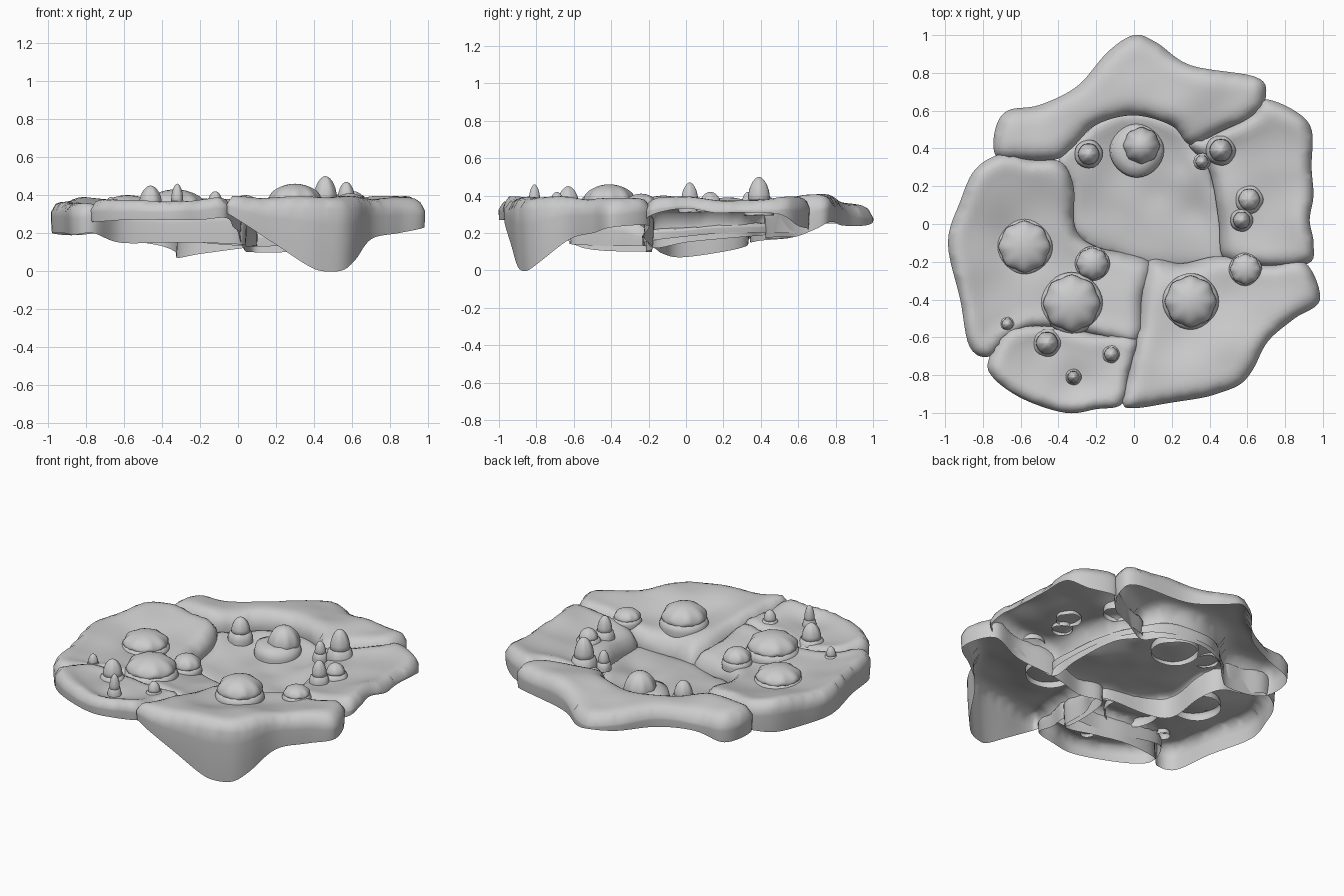
import bpy, bmesh, math
from mathutils import Vector, noise
from mathutils.geometry import delaunay_2d_cdt, intersect_point_line

if "Cube" in bpy.data.objects:
    bpy.data.objects.remove(bpy.data.objects["Cube"])

# bushes and trees: x, y, radius, top, height
BUSHES = [(-.58, -.12, .145, .4, .125), (-.33, -.42, .16, .43, .15), (-.22, -.21, .09, .385, .12),
          (.3, -.41, .145, .46, .16), (.59, -.24, .085, .41, .09)]
TREES = [(-.24, .37, .075, .4, .15), (.46, .39, .08, .5, .2), (.36, .33, .045, .42, .12),
         (.61, .13, .075, .42, .1), (.57, .02, .06, .47, .155), (-.46, -.63, .078, .45, .16),
         (-.12, -.69, .05, .42, .1), (-.32, -.81, .042, .46, .15), (-.67, -.53, .04, .39, .09)]
CENTRE_BUSH = (.015, .39, .14, .4, .2)
# ground heights inside the plates, pulling the sheet into a bowl
GROUND = [(b[0], b[1], b[3] - b[4] + .01) for b in BUSHES + TREES + [CENTRE_BUSH]]
GROUND += [(.1, .15, .19), (-.1, .05, .2), (.3, .05, .2), (.25, .3, .22)]


def finish(bm, name):
    me = bpy.data.meshes.new(name)
    bm.to_mesh(me)
    bm.free()
    ob = bpy.data.objects.new(name, me)
    bpy.context.collection.objects.link(ob)
    for p in me.polygons:
        p.use_smooth = True
    return ob


def smooth_loop(pts, n=6):
    """Closed Catmull-Rom loop through (x, y, top, bottom) points."""
    P = [Vector(p) for p in pts]
    out = []
    for i in range(len(P)):
        a, b, c, d = (P[(i + k - 1) % len(P)] for k in range(4))
        for s in range(n):
            t = s / n
            out.append(0.5 * (2 * b + (c - a) * t + (2 * a - 5 * b + 4 * c - d) * t * t
                              + (3 * b - a - 3 * c + d) * t ** 3))
    return out


def plate(name, pts, rad=0.1, drop=0.07, bump=0.02, step=0.03):
    """Rounded sheet over an outline, with a hanging skirt, open below."""
    S = smooth_loop(pts)
    n = len(S)
    xy = [Vector((s.x, s.y)) for s in S]
    inward = []
    for i in range(n):
        t = (xy[(i + 1) % n] - xy[i - 1]).normalized()
        inward.append(Vector((-t.y, t.x)))
    if sum(xy[i - 1].x * xy[i].y - xy[i].x * xy[i - 1].y for i in range(n)) < 0:
        inward = [-v for v in inward]

    def edge_dist(p):
        best = 9
        for i in range(n):
            q, f = intersect_point_line(p, xy[i - 1], xy[i])
            q = xy[i - 1] if f < 0 else xy[i] if f > 1 else q
            best = min(best, (Vector((q[0], q[1])) - p).length)
        return best

    lo, hi = [[f(q[k] for q in xy) for k in (0, 1)] for f in (min, max)]
    inner = [g for g in GROUND if all(lo[k] < g[k] < hi[k] for k in (0, 1))]
    inner = [g for g in inner if sum(  # full winding means inside
        (xy[i - 1] - Vector(g[:2])).angle_signed(xy[i] - Vector(g[:2])) for i in range(n)) ** 2 > 9]

    def height(p, d):
        ws = [1 / ((p - q).length_squared + 1e-5) for q in xy]
        z, w = sum(w * s.z for w, s in zip(ws, S)), sum(ws)
        for g in inner:
            k = 14 * min(1, d / .1) / ((p - Vector(g[:2])).length_squared + 0.004)
            z, w = z + k * g[2], w + k
        k = max(0, 1 - d / rad)
        return (z / w - drop * (1 - math.sqrt(max(0, 1 - k * k)))
                + bump * noise.noise(Vector((p.x * 4, p.y * 4, 3))))

    grid = []
    for i in range(-34, 35):
        for j in range(-34, 35):
            p = Vector((i * step, j * step + (i % 2) * step / 2))
            if all(lo[k] < p[k] < hi[k] for k in (0, 1)) and edge_dist(p) > 0.012:
                grid.append(p)
    vs, _, fs, *_ = delaunay_2d_cdt(xy + grid, [], [list(range(n))], 1, 1e-5)
    bm = bmesh.new()
    bv = [bm.verts.new((v.x, v.y, 0)) for v in vs]
    for f in fs:
        bm.faces.new([bv[k] for k in f])
    bmesh.ops.delete(bm, geom=[v for v in bm.verts if not v.link_faces], context='VERTS')
    for v in bm.verts:
        p = v.co.to_2d()
        v.co.z = height(p, edge_dist(p))
    # skirt
    edges = [e for e in bm.edges if e.is_boundary]
    near, rim = {}, {}
    for v in {v for e in edges for v in e.verts}:
        k = min(range(n), key=lambda i: (xy[i] - v.co.to_2d()).length_squared)
        rim[k] = v.co.z
    for r in range(1, 5):
        t = r / 4
        geom = bmesh.ops.extrude_edge_only(bm, edges=edges)['geom']
        edges = [g for g in geom if isinstance(g, bmesh.types.BMEdge)]
        for v in [g for g in geom if isinstance(g, bmesh.types.BMVert)]:
            k = min(rim, key=lambda i: (xy[i] - v.co.to_2d()).length_squared) if r == 1 \
                else near[min(near, key=lambda c: (Vector(c) - v.co).length_squared)]
            dep = max(0.01, rim[k] - S[k].w)
            q = xy[k] + inward[k] * dep * 0.05 * t * t
            v.co = (q.x, q.y, rim[k] - dep * t)
            v.index = k
        near = {tuple(v.co): v.index for e in edges for v in e.verts}
    bm.normal_update()
    bmesh.ops.recalc_face_normals(bm, faces=bm.faces[:])
    if sum(f.normal.z * f.calc_area() for f in bm.faces) < 0:
        bmesh.ops.reverse_faces(bm, faces=bm.faces[:])
    return finish(bm, name)


def lathe(name, x, y, prof, lobes, seg=32):
    """Turned profile of (radius, z, waviness) rows, closed at the top."""
    bm = bmesh.new()
    rows = []
    for r, z, w in prof:
        ring = [(math.cos(a), math.sin(a), w * math.cos(lobes * a))
                for a in (2 * math.pi * k / seg for k in range(seg))]
        rows.append([bm.verts.new((x + r * (1 + .5 * v) * c, y + r * (1 + .5 * v) * s, z + v * r))
                     for c, s, v in ring])
    for A, B in zip(rows, rows[1:]):
        for k in range(seg):
            bm.faces.new((A[k], A[(k + 1) % seg], B[(k + 1) % seg], B[k]))
    bm.faces.new(rows[-1])
    return finish(bm, name)


def bush(x, y, r, top, h, dx=0.0, cap=0.92):
    z = top - h
    lathe("bush_base", x, y, [(r, z - 0.005, 0.02), (r * 1.02, z + h * 0.2, 0.02),
                              (r * 0.95, z + h * 0.4, 0.02), (r * 0.6, z + h * 0.5, 0)], 4)
    rc = r * cap
    dome = [(rc * math.cos(a), z + h * (0.42 + 0.58 * math.sin(a)), 0.07 * math.cos(a) ** 4)
            for a in (k * math.pi / 16 for k in range(8))]
    lathe("bush_cap", x + dx, y + dx, [(rc * 0.6, z + h * 0.42, 0), (rc * 0.95, z + h * 0.37, 0.07)]
          + dome + [(0.002, top, 0)], 8)


def tree(x, y, r, top, h):
    z = top - h
    lathe("tree_base", x, y, [(r, z - 0.005, 0.03), (r, z + h * 0.15, 0.03),
                              (r * 0.85, z + h * 0.36, 0.03), (r * 0.4, z + h * 0.5, 0)], 5)
    c = r * 0.75
    dome = [(c * (0.8 + 0.2 * math.cos(a)) * math.cos(a), z + h * (0.4 + 0.6 * math.sin(a)), 0.03)
            for a in (k * math.pi / 14 for k in range(7))]
    lathe("tree_crown", x, y, [(c * 0.7, z + h * 0.3, 0)] + dome + [(0.002, top, 0)], 6)


# plates: outline points as (x, y, top height, skirt bottom)
plate("back_plate", [
    (-.73, .36, .38, .2), (-.735, .5, .37, .2), (-.67, .6, .36, .2), (-.5, .63, .37, .24),
    (-.3, .73, .38, .25), (-.14, .91, .37, .25), (0, 1, .35, .26), (.12, .96, .36, .24),
    (.3, .84, .4, .24), (.64, .78, .42, .26), (.7, .69, .41, .22), (.64, .58, .41, .18),
    (.46, .49, .4, .18), (.3, .42, .37, .17), (.2, .52, .38, .17), (0, .575, .38, .18),
    (-.2, .525, .38, .17), (-.33, .4, .38, .16), (-.42, .34, .38, .15), (-.6, .34, .39, .16)])
plate("right_plate", [
    (.69, .66, .4, .22), (.85, .6, .41, .24), (.94, .5, .4, .3), (.94, .3, .4, .31),
    (.95, .15, .39, .31), (.93, .02, .41, .33), (.95, -.1, .41, .32), (.92, -.21, .39, .28),
    (.65, -.22, .37, .2), (.475, -.18, .31, .12), (.45, 0, .32, .15), (.42, .2, .33, .17),
    (.38, .32, .33, .18), (.29, .43, .36, .19), (.46, .49, .38, .2), (.62, .58, .4, .2)])
plate("front_right_plate", [
    (.07, -.2, .26, .1), (.25, -.21, .28, .1), (.46, -.17, .33, .12), (.7, -.22, .38, .18),
    (.9, -.2, .4, .24), (.985, -.4, .38, .23), (.85, -.5, .39, .2), (.71, -.62, .4, .17),
    (.63, -.77, .4, .06), (.56, -.85, .4, .005), (.45, -.895, .4, .0), (.36, -.92, .4, .035),
    (.2, -.945, .4, .14), (0, -.975, .41, .27), (-.06, -.94, .42, .3), (-.02, -.75, .39, .25),
    (.02, -.55, .35, .12)])
plate("front_left_plate", [
    (-.77, -.72, .39, .26), (-.66, -.55, .37, .24), (-.4, -.54, .35, .2), (-.2, -.58, .36, .2),
    (.01, -.6, .37, .2), (-.02, -.78, .39, .23), (-.06, -.95, .41, .28), (-.2, -.98, .4, .27),
    (-.36, -1, .4, .27), (-.58, -.93, .39, .27), (-.74, -.82, .39, .26)])
plate("left_plate", [
    (-.7, .37, .4, .2), (-.55, .34, .39, .16), (-.39, .33, .37, .13), (-.32, .2, .34, .1),
    (-.31, -.02, .31, .07), (-.2, -.12, .29, .09), (.09, -.2, .25, .13), (.05, -.4, .3, .13),
    (.02, -.62, .36, .14), (-.2, -.59, .36, .15), (-.4, -.55, .35, .15), (-.62, -.57, .37, .15),
    (-.76, -.7, .38, .2), (-.87, -.65, .38, .19), (-.92, -.4, .39, .2), (-.985, -.1, .38, .2),
    (-.92, .12, .39, .19), (-.84, .29, .4, .19)])
plate("centre_plate", [
    (-.4, .33, .28, .22), (-.3, .44, .28, .22), (-.15, .56, .28, .2), (0, .59, .28, .2),
    (.2, .54, .28, .2), (.33, .43, .27, .2), (.43, .2, .25, .2), (.48, -.18, .23, .16),
    (.3, -.23, .21, .14), (.09, -.22, .2, .13), (-.2, -.13, .21, .15), (-.32, -.02, .22, .17),
    (-.33, .2, .25, .2)], drop=0.02)

for b in BUSHES:
    bush(*b)
bush(*CENTRE_BUSH, .025, .68)
for t in TREES:
    tree(*t)
